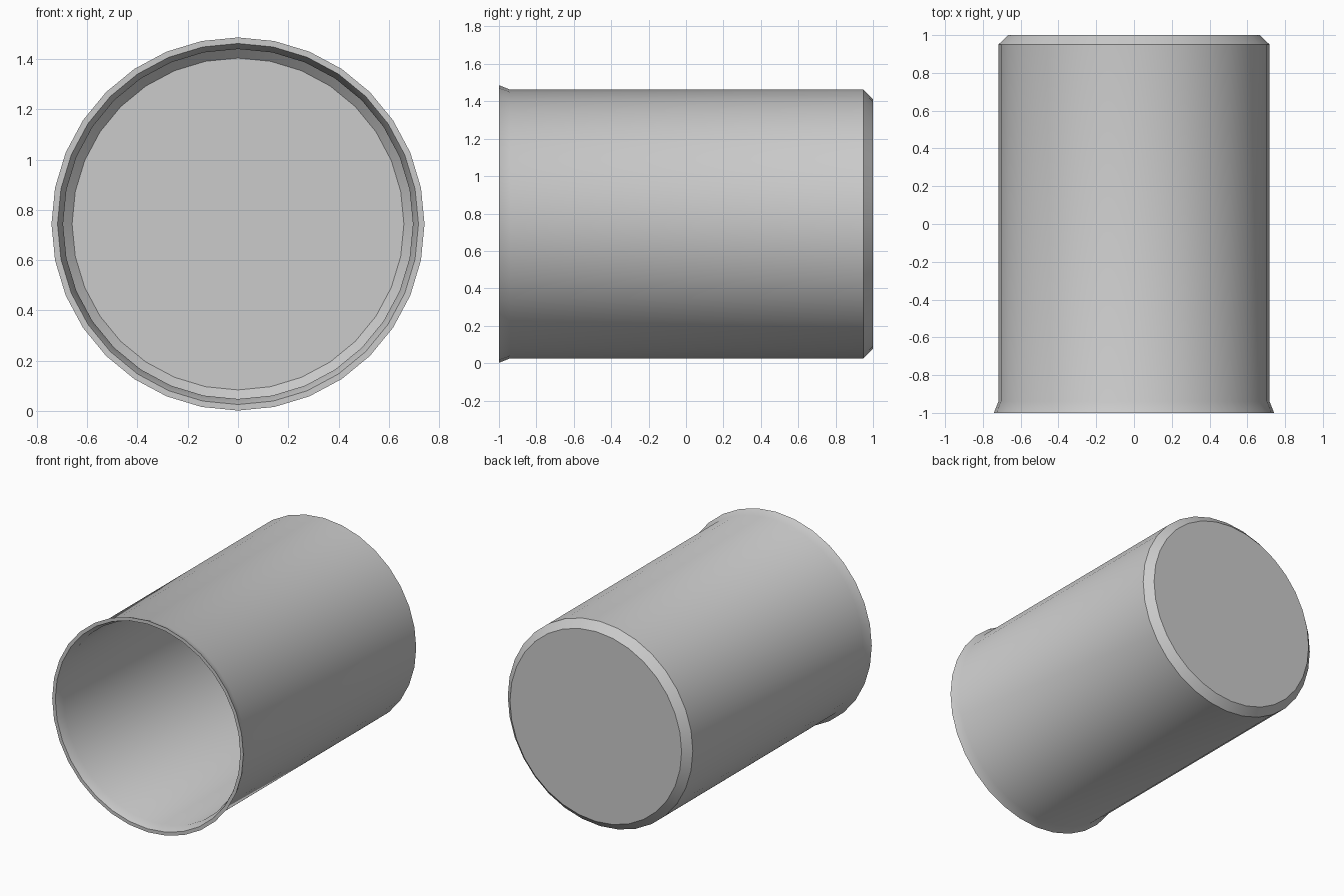
import bpy, bmesh, math

if "Cube" in bpy.data.objects:
    bpy.data.objects.remove(bpy.data.objects["Cube"])

SIDES = 32
CENTRE_Z = 0.744

# Wall section as (radius, y): outer base, chamfer, body, flared lip, then back inside to the floor
PROFILE = [(0.666, 1.0), (0.718, 0.95), (0.718, -0.94), (0.742, -1.0),
           (0.718, -1.0), (0.696, -0.94), (0.696, 0.942), (0.660, 0.977)]


def lathe(name, profile):
    bm = bmesh.new()
    rings = []
    for r, y in profile:
        ring = []
        for i in range(SIDES):
            a = 2 * math.pi * i / SIDES
            ring.append(bm.verts.new((r * math.cos(a), y, CENTRE_Z + r * math.sin(a))))
        rings.append(ring)
    for lower, upper in zip(rings, rings[1:]):
        for i in range(SIDES):
            j = (i + 1) % SIDES
            bm.faces.new((lower[i], lower[j], upper[j], upper[i]))
    # outer base disc and inner floor disc
    bm.faces.new(rings[0])
    bm.faces.new(rings[-1])
    bmesh.ops.recalc_face_normals(bm, faces=bm.faces)
    mesh = bpy.data.meshes.new(name)
    bm.to_mesh(mesh)
    bm.free()
    obj = bpy.data.objects.new(name, mesh)
    bpy.context.collection.objects.link(obj)
    return obj


# Open cup lying on its side, mouth to the front
cup = lathe("cup", PROFILE)
bpy.context.view_layer.objects.active = cup
cup.select_set(True)
bpy.ops.object.shade_smooth_by_angle(angle=math.radians(30))
